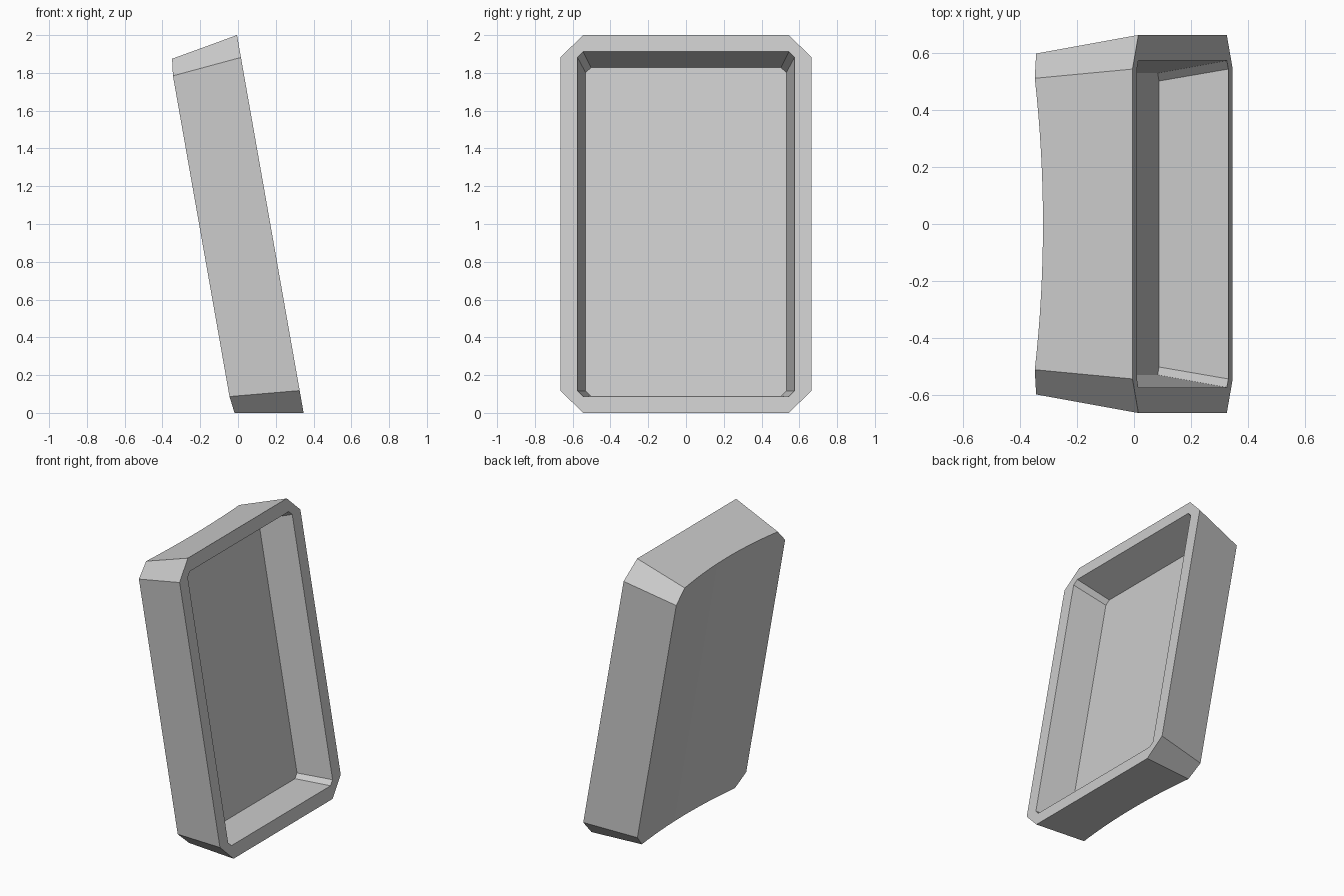
import bpy, bmesh, math
from mathutils import Matrix, Vector

if "Cube" in bpy.data.objects:
    bpy.data.objects.remove(bpy.data.objects["Cube"], do_unlink=True)

grey = bpy.data.materials.new("plain grey")
grey.use_nodes = True
colour = (0.6, 0.6, 0.6, 1)
grey.diffuse_color = colour
grey.node_tree.nodes["Principled BSDF"].inputs["Base Color"].default_value = colour

TILT = math.radians(10)
HALF = 1.0 / math.cos(TILT)      # half height of the rim along the slope
TAPER = math.tan(TILT)           # draft of the outer walls
CORNER_TAPER = 0.09              # draft of the cut corners
SEGMENTS = 16                    # strips across the curved back


def back_depth(y):
    return 0.33 + 0.115 * y * y


def octagon(x, w, h, cut):
    """Rectangle with cut corners, counter-clockwise seen from +x."""
    a, b = w - cut, h - cut
    pts = [(a, -h), (w, -b), (w, b), (a, h), (-a, h), (-w, b), (-w, -b), (-a, -h)]
    return [bm.verts.new((x, y, z)) for y, z in pts]


def bridge(outer, inner):
    for i in range(8):
        j = (i + 1) % 8
        bm.faces.new((outer[i], outer[j], inner[j], inner[i]))


bm = bmesh.new()

# Flat rim, recess walls and recess floor
rim = octagon(0, 0.665, HALF, 0.12)
opening = octagon(0, 0.575, HALF - 0.089, 0.03)
floor = octagon(-0.24, 0.531, HALF - 0.132, 0.028)
bridge(rim, opening)
bridge(opening, floor)
bm.faces.new(floor)

# Curved back: columns of two points running across the width
side_y = 0.665 - TAPER * back_depth(0.6)
edge_y = 0.545 - CORNER_TAPER * back_depth(0.51)
ys = [-side_y] + [edge_y * (2 * i / SEGMENTS - 1) for i in range(SEGMENTS + 1)] + [side_y]
low, high = [], []
for y in ys:
    d = back_depth(y)
    if abs(y) > edge_y + 0.01:
        h = HALF - 0.12 - CORNER_TAPER * d
    else:
        h = HALF - TAPER * d
    low.append(bm.verts.new((-d, y, -h)))
    high.append(bm.verts.new((-d, y, h)))
for i in range(len(ys) - 1):
    bm.faces.new((low[i], low[i + 1], high[i + 1], high[i]))

# Outer walls: sides, cut corners, top and bottom
bm.faces.new((rim[1], rim[2], high[-1], low[-1]))
bm.faces.new((rim[5], rim[6], low[0], high[0]))
bm.faces.new((rim[2], rim[3], high[-2], high[-1]))
bm.faces.new((rim[4], rim[5], high[0], high[1]))
bm.faces.new((rim[0], rim[1], low[-1], low[-2]))
bm.faces.new((rim[6], rim[7], low[1], low[0]))
bm.faces.new([rim[3], rim[4]] + high[1:-1])
bm.faces.new([rim[7], rim[0]] + low[1:-1][::-1])
bmesh.ops.recalc_face_normals(bm, faces=bm.faces)

# Lean the tray backwards and stand it on the ground
bm.transform(Matrix.Translation(Vector((0.171, 0, 1))) @ Matrix.Rotation(-TILT, 4, "Y"))

mesh = bpy.data.meshes.new("leaning_tray")
bm.to_mesh(mesh)
bm.free()
mesh.materials.append(grey)
tray = bpy.data.objects.new("leaning_tray", mesh)
bpy.context.collection.objects.link(tray)
bpy.context.view_layer.objects.active = tray
tray.select_set(True)
bpy.ops.object.shade_smooth_by_angle(angle=math.radians(5))
